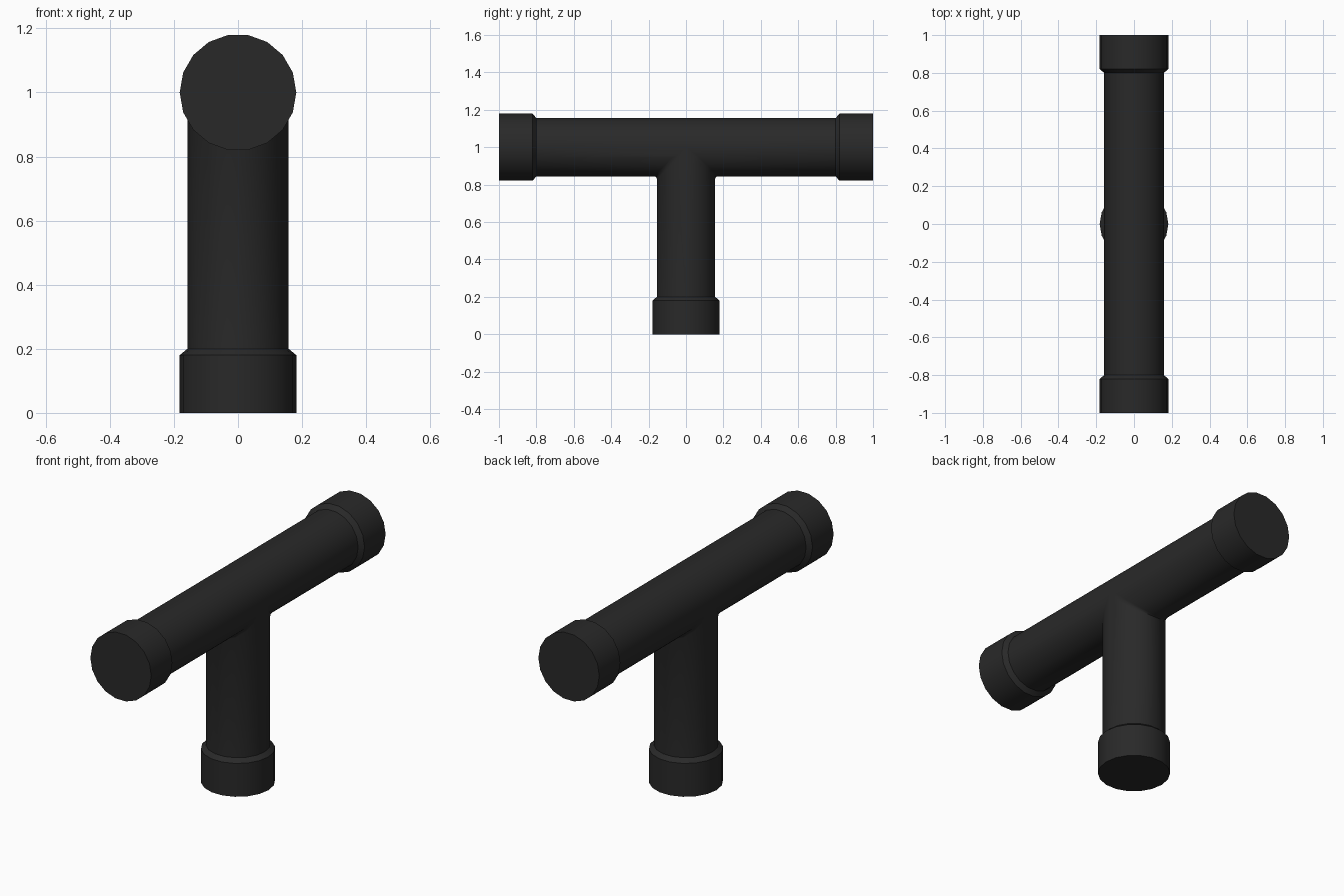
import bpy, bmesh, math
from mathutils import Vector

if "Cube" in bpy.data.objects:
    bpy.data.objects.remove(bpy.data.objects["Cube"])

SIDES, R, COLLAR = 18, 0.158, 0.182
CENTRE = Vector((0, 0, 1))
X = Vector((1, 0, 0))
bm = bmesh.new()


def add_arm(axis, side, mitre):
    """Pipe arm with chamfered collar and end cap; mitre(s) is the start distance."""
    def ring(radius, dist):
        out = []
        for i in range(SIDES):
            a = 2 * math.pi * i / SIDES
            s = radius * math.sin(a)
            d = mitre(s) if dist is None else dist
            out.append(bm.verts.new(CENTRE + X * radius * math.cos(a) + side * s + axis * d))
        return out
    rings = [ring(R, None), ring(R, 0.80), ring(COLLAR, 0.82), ring(COLLAR, 1.0)]
    for lo, hi in zip(rings, rings[1:]):
        for i in range(SIDES):
            j = (i + 1) % SIDES
            bm.faces.new((lo[i], lo[j], hi[j], hi[i]))
    bm.faces.new(rings[-1])


# Two horizontal arms, mitred on their lower half, and the downward arm
UP, Y = Vector((0, 0, 1)), Vector((0, 1, 0))
for d in (Y, -Y):
    add_arm(d, UP, lambda s: max(0, -s))
add_arm(-UP, Y, lambda s: abs(s))

bmesh.ops.remove_doubles(bm, verts=bm.verts, dist=1e-4)
bmesh.ops.recalc_face_normals(bm, faces=bm.faces)

# Small fillet along the inside corner of the joint
crease = [e for e in bm.edges
          if all(abs(v.co.z - 1 + abs(v.co.y)) < 1e-4 and v.co.z < 0.99 for v in e.verts)
          and e.calc_face_angle(0) > 0.3]
bmesh.ops.bevel(bm, geom=crease, offset=0.014, segments=2, profile=0.5, affect='EDGES')

mesh = bpy.data.meshes.new("pipe_tee")
bm.to_mesh(mesh)
bm.free()
pipe = bpy.data.objects.new("pipe_tee", mesh)
bpy.context.collection.objects.link(pipe)

mat = bpy.data.materials.new("black_plastic")
mat.diffuse_color = (0.022, 0.022, 0.022, 1)
mat.use_nodes = True
mat.node_tree.nodes["Principled BSDF"].inputs["Base Color"].default_value = mat.diffuse_color
mesh.materials.append(mat)

bpy.context.view_layer.objects.active = pipe
pipe.select_set(True)
bpy.ops.object.shade_smooth_by_angle(angle=math.radians(30))
